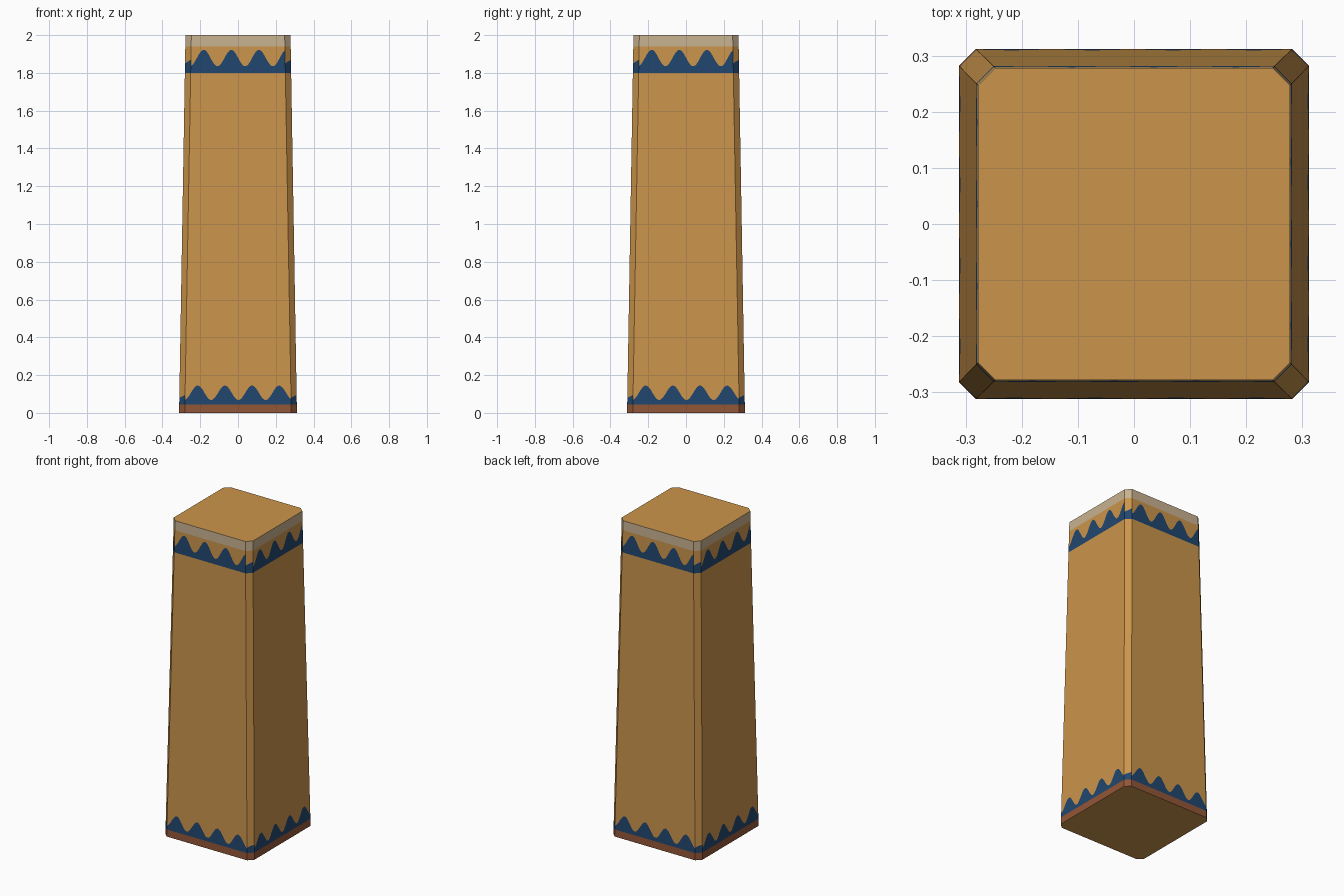
import bpy, bmesh, math
from mathutils import Matrix, Vector

if "Cube" in bpy.data.objects:
    bpy.data.objects.remove(bpy.data.objects["Cube"])

H = 2.0
BASE, BASE_FLAT = 0.312, 0.282   # half width and flat half width at the foot
TOP, TOP_FLAT = 0.278, 0.247     # same at the top


def material(name, rgb):
    m = bpy.data.materials.new(name)
    m.diffuse_color = (*rgb, 1)
    m.use_nodes = True
    m.node_tree.nodes["Principled BSDF"].inputs["Base Color"].default_value = m.diffuse_color
    return m


mats = [material("tan_clay", (0.60, 0.300, 0.072)),
        material("blue_paint", (0.0152, 0.0625, 0.158)),
        material("pale_rim", (0.584, 0.445, 0.279)),
        material("red_brown_foot", (0.287, 0.093, 0.038))]
ROWS = [3, 1, 0, 1, 0, 2]        # colour of each height band


def wave(u, low, high, peak, period=0.145):
    return low + (high - low) * (0.5 + 0.5 * math.cos(2 * math.pi * (u - peak) / period))


def side_levels(t):
    lo = wave(t * BASE_FLAT, 0.068, 0.145, -0.215)
    hi = wave(t * TOP_FLAT, 1.835, 1.922, -0.18)
    return [0, 0.045, lo, 1.80, hi, 1.94, H]


def corner_levels(t):
    s = (t + 1) / 2
    return [0, 0.045, 0.08 + 0.015 * s, 1.80, 1.85 + 0.02 * s, 1.94, H]


def panel(bm, rot, ends, levels, n):
    """Tapered panel; ends = left and right foot corners, left and right top corners."""
    a0, b0, a1, b1 = [Vector(e) for e in ends]
    cols = []
    for i in range(n + 1):
        s = i / n
        foot, top = a0.lerp(b0, s), a1.lerp(b1, s)
        cols.append([bm.verts.new(rot @ foot.lerp(top, z / H)) for z in levels(2 * s - 1)])
    for c, d in zip(cols, cols[1:]):
        for r, m in enumerate(ROWS):
            bm.faces.new((c[r], d[r], d[r + 1], c[r + 1])).material_index = m


bm = bmesh.new()
# four wide sides and four chamfered corners
for k in range(4):
    rot = Matrix.Rotation(k * math.pi / 2, 3, 'Z')
    panel(bm, rot, [(-BASE_FLAT, -BASE, 0), (BASE_FLAT, -BASE, 0),
                    (-TOP_FLAT, -TOP, H), (TOP_FLAT, -TOP, H)], side_levels, 64)
    panel(bm, rot, [(BASE_FLAT, -BASE, 0), (BASE, -BASE_FLAT, 0),
                    (TOP_FLAT, -TOP, H), (TOP, -TOP_FLAT, H)], corner_levels, 2)

# flat caps at the bottom and top
for w, f, z in ((BASE, BASE_FLAT, 0), (TOP, TOP_FLAT, H)):
    ring = []
    for k in range(4):
        rot = Matrix.Rotation(k * math.pi / 2, 3, 'Z')
        ring += [bm.verts.new(rot @ Vector(p)) for p in ((-f, -w, z), (f, -w, z))]
    bm.faces.new(ring if z else ring[::-1]).material_index = 0

me = bpy.data.meshes.new("painted_pillar")
bm.to_mesh(me)
bm.free()
for m in mats:
    me.materials.append(m)
bpy.context.collection.objects.link(bpy.data.objects.new("painted_pillar", me))
